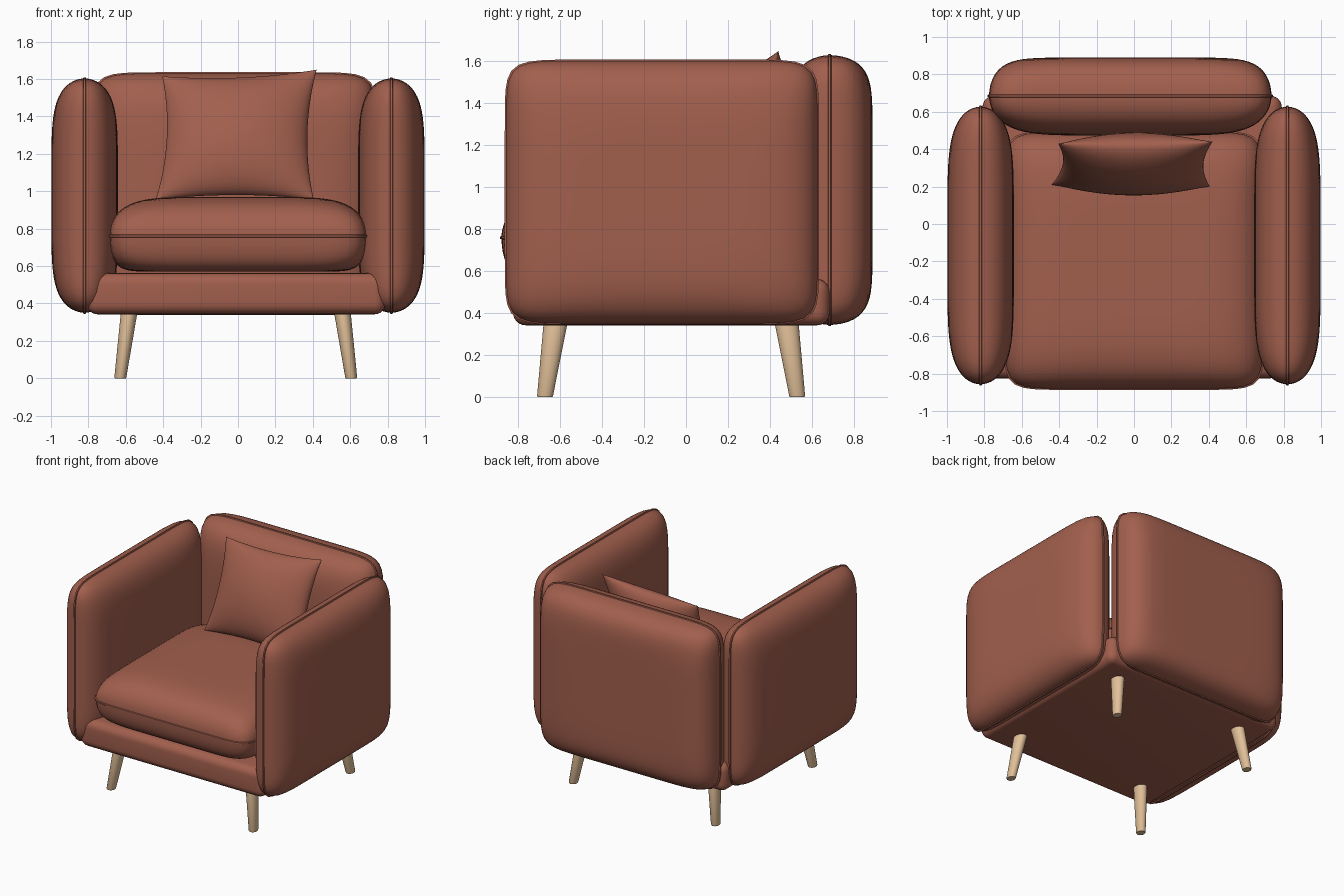
import bpy, bmesh, math
from mathutils import Vector

if "Cube" in bpy.data.objects:
    bpy.data.objects.remove(bpy.data.objects["Cube"])


def material(name, rgb):
    m = bpy.data.materials.new(name)
    m.diffuse_color = (*rgb, 1)
    m.use_nodes = True
    m.node_tree.nodes["Principled BSDF"].inputs["Base Color"].default_value = m.diffuse_color
    return m


LEATHER = material("terracotta leather", (0.36, 0.115, 0.075))
WOOD = material("pale wood", (0.76, 0.53, 0.32))


def finish(bm, name, mat, angle=50):
    bmesh.ops.remove_doubles(bm, verts=bm.verts, dist=1e-5)
    bmesh.ops.recalc_face_normals(bm, faces=bm.faces)
    me = bpy.data.meshes.new(name)
    bm.to_mesh(me)
    bm.free()
    ob = bpy.data.objects.new(name, me)
    bpy.context.collection.objects.link(ob)
    me.materials.append(mat)
    bpy.ops.object.select_all(action='DESELECT')
    ob.select_set(True)
    bpy.context.view_layer.objects.active = ob
    bpy.ops.object.shade_smooth_by_angle(angle=math.radians(angle))
    return ob


def loft(bm, rings):
    """Skin a list of closed rings and cap both ends."""
    rows = [[bm.verts.new(p) for p in r] for r in rings]
    n = len(rows[0])
    for r0, r1 in zip(rows, rows[1:]):
        for i in range(n):
            j = (i + 1) % n
            bm.faces.new((r0[i], r0[j], r1[j], r1[i]))
    bm.faces.new(rows[0])
    bm.faces.new(rows[-1])


def cushion(name, centre, a, b, axis, top, bottom, seg=128):
    """Puffed square cushion with a seam ridge; top/bottom = (depth, fullness)."""
    c = Vector(centre)

    def ring(s, h):
        m = 3 + 8 * min(s, 1) ** 4
        pts = []
        for i in range(seg):
            t = 2 * math.pi * (i + 0.5) / seg
            x, y = math.cos(t), math.sin(t)
            k = s / (abs(x) ** m + abs(y) ** m) ** (1 / m)
            p, q = x * k * a, y * k * b
            pts.append(c + Vector({'x': (h, p, q), 'y': (p, h, q), 'z': (p, q, h)}[axis]))
        return pts

    steps = [math.sin(math.pi / 2 * i / 22) for i in range(1, 22)]

    def half(depth, full):
        return [(s, depth * math.sqrt(1 - s ** full)) for s in steps]
    prof = half(*top)
    prof += [(1, 0.008), (1.01, 0.005), (1.01, -0.005), (1, -0.008)]
    prof += [(s, -h) for s, h in reversed(half(*bottom))]
    bm = bmesh.new()
    loft(bm, [ring(s, h) for s, h in prof])
    return finish(bm, name, LEATHER)


# Arms: upright cushions with a seam round the middle
for side, sx in (("left", -1), ("right", 1)):
    cushion(side + "_arm", (sx * 0.82, -0.115, 0.977), 0.742, 0.626, 'x',
            (0.178, 5.5), (0.178, 5.5))

# Back cushion, fuller behind than in front
cushion("back_cushion", (-0.02, 0.685, 0.987), 0.755, 0.643, 'y', (0.205, 9), (0.212, 6))

# Seat cushion, domed above and boxy below
cushion("seat_cushion", (0, -0.195, 0.76), 0.69, 0.685, 'z', (0.21, 6), (0.19, 16))

# Base: rounded slab
bm = bmesh.new()
bmesh.ops.create_cube(bm, size=1)
for v in bm.verts:
    v.co = Vector((v.co.x * 1.6 - 0.01, v.co.y * 1.51 - 0.07, v.co.z * 0.22 + 0.452))
bmesh.ops.bevel(bm, geom=list(bm.edges), offset=0.06, segments=6, profile=0.5, affect='EDGES')
finish(bm, "base", LEATHER)

# Throw pillow: four pinched corners, leaning on the back
TL, TR = Vector((-0.405, 0.43, 1.615)), Vector((0.42, 0.44, 1.65))
BL, BR = Vector((-0.44, 0.21, 0.955)), Vector((0.405, 0.20, 0.955))
NORMAL = Vector((0, -0.945, 0.33))
N = 40
bm = bmesh.new()
for sign in (1, -1):
    grid = []
    for j in range(N + 1):
        v = -math.cos(math.pi * j / N)
        row = []
        for i in range(N + 1):
            u = -math.cos(math.pi * i / N)
            uu = u * (1 - 0.10 * (1 - v * v))
            vv = v * (1 - 0.08 * (1 - u * u))
            s, t = (uu + 1) / 2, (vv + 1) / 2
            p = BL.lerp(BR, s).lerp(TL.lerp(TR, s), t)
            puff = max(0, (1 - u * u) * (1 - v * v)) ** 0.55
            row.append(bm.verts.new(p + NORMAL * sign * 0.14 * puff))
        grid.append(row)
    for j in range(N):
        for i in range(N):
            bm.faces.new((grid[j][i], grid[j][i + 1], grid[j + 1][i + 1], grid[j + 1][i]))
finish(bm, "pillow", LEATHER, 60)

# Legs: tapered and splayed outwards
for fb, y0, dy in (("front", -0.672, 0.05), ("back", 0.53, -0.05)):
    for side, sx in (("left", -1), ("right", 1)):
        bm = bmesh.new()
        rings = []
        for z, k, rx, ry in ((0, 0, 0.029, 0.035), (0.006, 0, 0.032, 0.038),
                             (0.37, 1.05, 0.045, 0.058)):
            cx, cy = sx * (0.617 - 0.047 * k) - 0.012, y0 + dy * k
            rings.append([(cx + rx * math.cos(2 * math.pi * i / 32),
                           cy + ry * math.sin(2 * math.pi * i / 32), z) for i in range(32)])
        loft(bm, rings)
        finish(bm, f"{fb}_{side}_leg", WOOD, 40)
